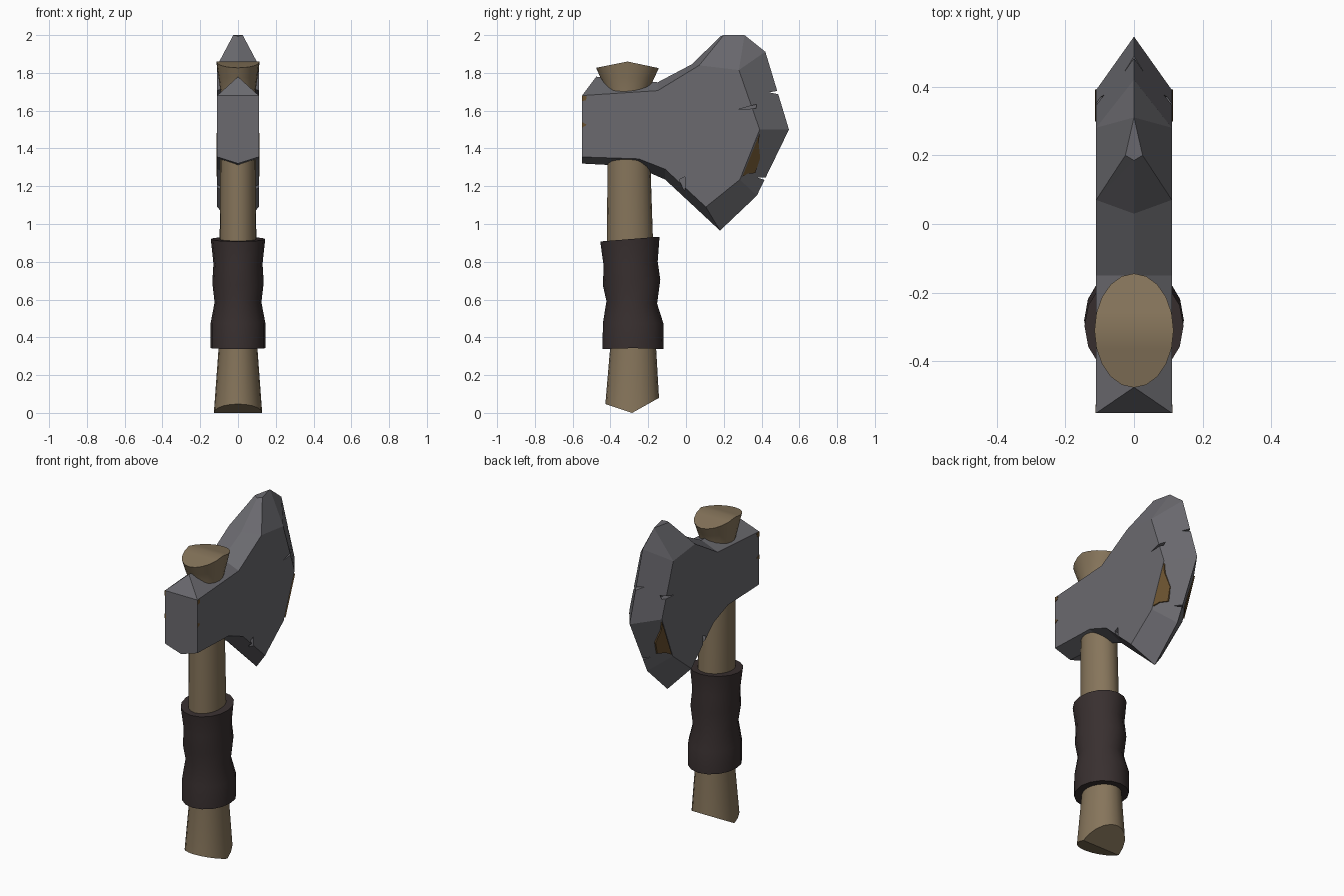
import bpy, bmesh, math
from mathutils import Vector

if "Cube" in bpy.data.objects:
    bpy.data.objects.remove(bpy.data.objects["Cube"])


def material(name, rgb):
    m = bpy.data.materials.new(name)
    m.diffuse_color = (*rgb, 1)
    m.use_nodes = True
    m.node_tree.nodes["Principled BSDF"].inputs["Base Color"].default_value = m.diffuse_color
    return m


STEEL = material("grey steel", (0.145, 0.143, 0.158))
WOOD = material("brown wood", (0.24, 0.178, 0.105))
LEATHER = material("dark leather", (0.040, 0.029, 0.029))
RUST = material("rust", (0.14, 0.08, 0.028))


def finish(bm, name, mat, smooth=False):
    bmesh.ops.recalc_face_normals(bm, faces=bm.faces)
    me = bpy.data.meshes.new(name)
    bm.to_mesh(me)
    bm.free()
    ob = bpy.data.objects.new(name, me)
    bpy.context.collection.objects.link(ob)
    me.materials.append(mat)
    bpy.ops.object.select_all(action='DESELECT')
    ob.select_set(True)
    bpy.context.view_layer.objects.active = ob
    if smooth:
        bpy.ops.object.shade_smooth_by_angle(angle=math.radians(28))
    return ob


def loft(name, rings, mat, n=20):
    """Stack of ellipses (z, y centre, x radius, y radius, back slope, front slope), creased caps."""
    bm = bmesh.new()
    loops = []
    for z, yc, rx, ry, s0, s1 in rings:
        loop = []
        for i in range(n):
            a = 2 * math.pi * i / n
            dy = ry * math.sin(a)
            dz = -s0 * dy if dy < 0 else s1 * dy
            loop.append(bm.verts.new((rx * math.cos(a), yc + dy, z + dz)))
        loops.append(loop)
    for a, b in zip(loops, loops[1:]):
        for i in range(n):
            j = (i + 1) % n
            bm.faces.new((a[i], a[j], b[j], b[i]))
    for l in (loops[0], loops[-1]):
        bm.faces.new(l[:n // 2 + 1])
        bm.faces.new(l[n // 2:] + l[:1])
    return finish(bm, name, mat, True)


# Wooden handle with flared, creased ends
loft("handle", [
    (0.0, -0.285, 0.128, 0.142, 0.33, 0.56),
    (0.34, -0.28, 0.103, 0.122, 0, 0),
    (0.92, -0.297, 0.097, 0.122, 0, 0),
    (1.34, -0.302, 0.094, 0.113, 0, 0),
    (1.70, -0.31, 0.092, 0.108, 0, 0),
    (1.775, -0.31, 0.103, 0.143, 0, 0),
    (1.86, -0.31, 0.115, 0.166, -0.2, -0.21)], WOOD)

# Leather grip wrapped in uneven bands
loft("grip_wrap", [
    (0.343, -0.28, 0.145, 0.162, -0.03, -0.03),
    (0.475, -0.28, 0.145, 0.160, 0, 0),
    (0.585, -0.287, 0.124, 0.134, 0.05, -0.05),
    (0.69, -0.288, 0.136, 0.152, -0.1, 0.1),
    (0.79, -0.293, 0.130, 0.143, -0.08, 0.08),
    (0.92, -0.297, 0.144, 0.157, -0.08, 0.08)], LEATHER, 16)

# Axe head: pairs of cheek point (y, z at x = 0.11) and rim point (x, y, z)
T = 0.11
PAIRS = [
    ((-0.55, 1.68), (0, -0.475, 1.78)),
    ((-0.15, 1.706), (0, -0.15, 1.75)),
    ((0.07, 1.84), (0, 0.03, 1.845)),
    ((0.07, 1.84), (0, 0.185, 1.995)),
    ((0.07, 1.84), (0.025, 0.20, 2.0)),
    ((0.28, 1.815), (0, 0.31, 2.0)),
    ((0.28, 1.815), (0, 0.42, 1.912)),
    ((0.39, 1.5), (0, 0.545, 1.5)),
    ((0.285, 1.235), (0, 0.375, 1.15)),
    ((0.105, 1.09), (0, 0.18, 0.965)),
    ((-0.11, 1.29), (0, -0.11, 1.235)),
    ((-0.25, 1.345), (0, -0.27, 1.305)),
    ((-0.55, 1.355), (0, -0.55, 1.32)),
    ((-0.55, 1.68), (0, -0.55, 1.68)),
]
bm = bmesh.new()
cache = {}


def vert(co):
    co = tuple(round(c, 4) + 0.0 for c in co)
    if co not in cache:
        cache[co] = bm.verts.new(co)
    return cache[co]


for s in (1, -1):
    cheek = [vert((s * T, *c)) for c, r in PAIRS]
    rim = [vert((s * r[0], r[1], r[2])) for c, r in PAIRS]
    bm.faces.new(list(dict.fromkeys(cheek)))
    for i in range(len(PAIRS)):
        j = (i + 1) % len(PAIRS)
        bm.faces.new(list(dict.fromkeys((cheek[i], cheek[j], rim[j], rim[i]))))
bm.faces.new([vert((0, 0.185, 1.995)), vert((0.025, 0.20, 2.0)),
              vert((0, 0.31, 2.0)), vert((-0.025, 0.20, 2.0))])
head = finish(bm, "axe_head", STEEL)


# Battle nicks: thin wedges cut out of edge and cheeks
def wedge(bm, pts, x0, x1):
    a = [bm.verts.new((x0, *p)) for p in pts]
    b = [bm.verts.new((x1, *p)) for p in pts]
    bm.faces.new(a)
    bm.faces.new(b[::-1])
    for i in range(3):
        j = (i + 1) % 3
        bm.faces.new((a[i], b[i], b[j], a[j]))


bm = bmesh.new()
wedge(bm, [(0.44, 1.697), (0.53, 1.712), (0.53, 1.678)], -0.2, 0.2)
wedge(bm, [(0.38, 1.245), (0.47, 1.245), (0.47, 1.215)], -0.2, 0.2)
for s in (1, -1):
    wedge(bm, [(0.275, 1.606), (0.375, 1.634), (0.37, 1.612)], s * 0.075, s * 0.14)
    wedge(bm, [(-0.035, 1.235), (-0.005, 1.25), (-0.005, 1.16)], s * 0.08, s * 0.14)
cutter = finish(bm, "nick_cutter", STEEL)
cutter.hide_render = True
bpy.context.view_layer.objects.active = head
mod = head.modifiers.new("nicks", 'BOOLEAN')
mod.operation = 'DIFFERENCE'
mod.solver = 'EXACT'
mod.object = cutter
bpy.ops.object.modifier_apply(modifier=mod.name)
bpy.data.objects.remove(cutter)

# Rust patches: thin plates on the lower bevel and the back of the cheeks
c7, r7 = Vector((T, 0.39, 1.5)), Vector((0, 0.545, 1.5))
c8, r8 = Vector((T, 0.285, 1.235)), Vector((0, 0.375, 1.15))
lift = (c8 - c7).cross(r7 - c7).normalized() * 0.007
bevel = [c7.lerp(c8, t).lerp(r7.lerp(r8, t), u) + lift
         for t, u in [(0.06, 0.02), (0.25, 0.12), (0.5, 0.42), (0.75, 0.48), (0.82, 0.2), (0.93, 0.02)]]
patches = [bevel] + [[Vector((T + 0.002, y, z)) for y, z in p] for p in (
    [(-0.55, 1.68), (-0.525, 1.675), (-0.53, 1.655), (-0.55, 1.65)],
    [(-0.55, 1.54), (-0.525, 1.525), (-0.55, 1.51)])]
bm = bmesh.new()
for s in (1, -1):
    for p in patches:
        f = bm.faces.new([bm.verts.new((s * v.x, v.y, v.z)) for v in p])
        f.normal_update()
        if f.normal.x * s < 0:
            f.normal_flip()
        back = bmesh.ops.extrude_face_region(bm, geom=[f], use_keep_orig=True)
        for v in back['geom']:
            if isinstance(v, bmesh.types.BMVert):
                v.co.x -= s * 0.008
finish(bm, "rust_patches", RUST)
